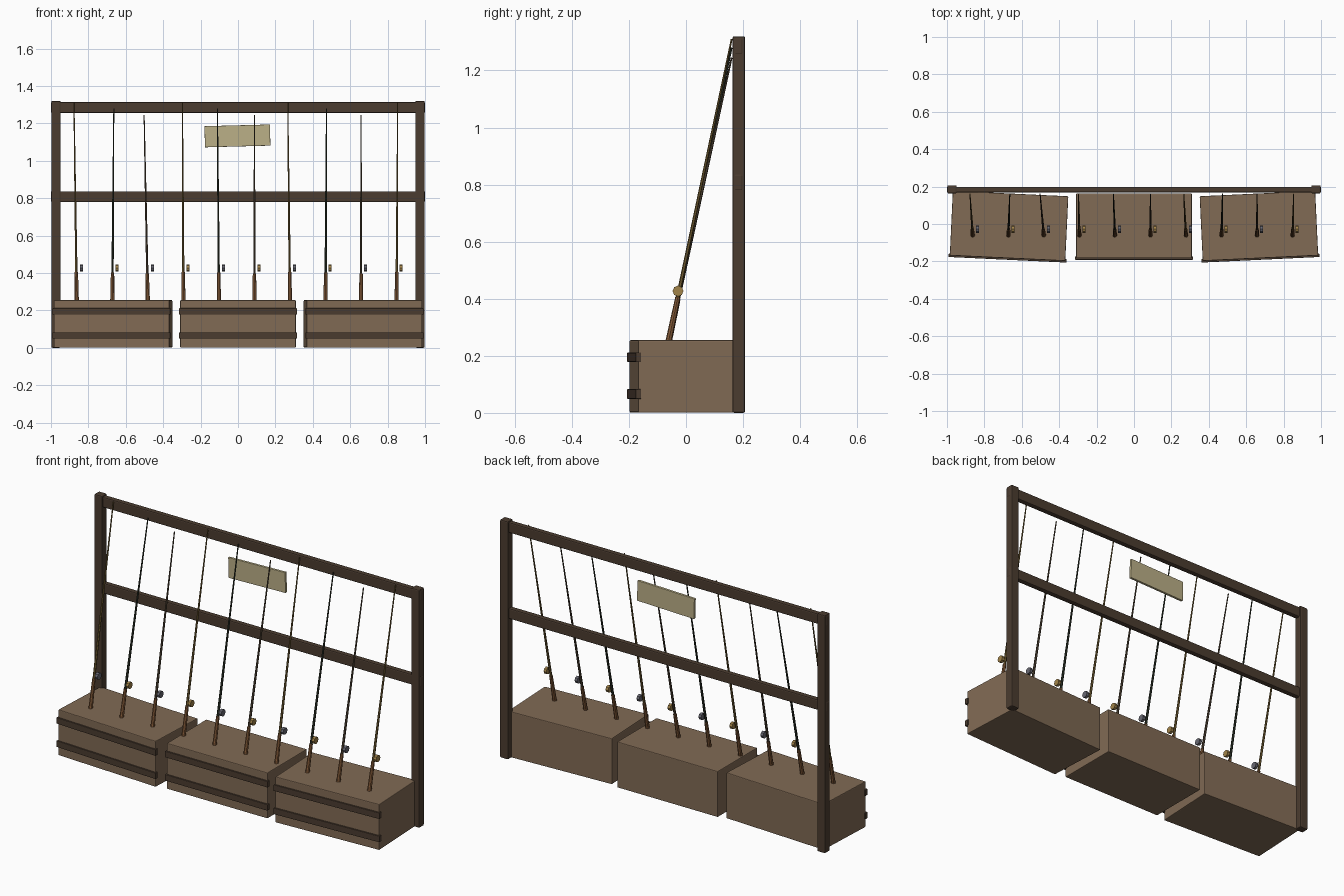
import bpy
import math
from mathutils import Vector

default = bpy.data.objects.get("Cube")
if default:
    bpy.data.objects.remove(default, do_unlink=True)


def srgb(r, g, b):
    return tuple((c / 255) ** 2.2 for c in (r, g, b)) + (1.0,)


def material(name, rgb):
    m = bpy.data.materials.new(name)
    m.use_nodes = True
    m.diffuse_color = srgb(*rgb)
    node = next(n for n in m.node_tree.nodes if n.type == 'BSDF_PRINCIPLED')
    node.inputs["Base Color"].default_value = srgb(*rgb)
    return m


DARK = material("dark wood", (76, 62, 51))
CRATE = material("crate wood", (128, 106, 85))
SIGN = material("pale sign", (186, 174, 134))
GRIP = material("handle wood", (132, 92, 60))
BRASS = material("brass", (160, 130, 75))
STEEL = material("steel", (104, 104, 114))
BLANKS = [material("bamboo rod", (112, 92, 52)),
          material("dark green rod", (46, 52, 42)),
          material("grey brown rod", (80, 68, 54))]


def finish(obj, name, mat):
    obj.name = name
    obj.data.materials.append(mat)
    return obj


def box(name, center, size, mat, rot=(0, 0, 0), bevel=0.004):
    bpy.ops.mesh.primitive_cube_add(size=1, location=center, rotation=rot)
    obj = finish(bpy.context.object, name, mat)
    obj.scale = size
    bpy.ops.object.transform_apply(location=False, rotation=False, scale=True)
    if bevel:
        mod = obj.modifiers.new("edge", 'BEVEL')
        mod.width = bevel
        mod.segments = 2
    return obj


def tapered(name, a, b, r1, r2, mat, sides=8):
    axis = b - a
    bpy.ops.mesh.primitive_cone_add(vertices=sides, radius1=r1, radius2=r2,
                                    depth=axis.length, location=(a + b) / 2)
    obj = finish(bpy.context.object, name, mat)
    obj.rotation_euler = axis.to_track_quat('Z', 'Y').to_euler()
    bpy.ops.object.shade_smooth_by_angle()
    return obj


# Rack frame: two posts and two rails
for side, x in (("right", -0.973), ("left", 0.973)):
    box(side + "_post", (x, 0.185, 0.66), (0.05, 0.044, 1.32), DARK, bevel=0.006)
for name, z in (("top_rail", 1.285), ("middle_rail", 0.808)):
    box(name, (0, 0.184, z), (2.0, 0.03, 0.058), DARK, bevel=0.006)

# Crates with front battens
for name, x, turn in (("right", -0.668, -2.7), ("middle", 0, 0), ("left", 0.668, 2.7)):
    a = math.radians(turn)
    center = Vector((x, -0.01, 0.128))
    box(name + "_crate", center, (0.618, 0.346, 0.254), CRATE, (0, 0, a))
    out = Vector((math.sin(a), -math.cos(a), 0)) * 0.172
    for level, z in (("lower", 0.066), ("upper", 0.195)):
        spot = center + out
        spot.z = z
        box(f"{name}_{level}_batten", spot, (0.63, 0.019, 0.034), DARK,
            (0, 0, a), bevel=0.002)

# Sign board, hung a little crooked
box("sign_board", (-0.003, 0.176, 1.133), (0.35, 0.014, 0.113), SIGN,
    (0, math.radians(-1.5), 0), bevel=0.002)

# Fishing rods leaning against the rack
TIP_SHIFT = (-0.015, 0.008, -0.02, -0.005, -0.008, 0.0, -0.012, 0.005, 0.0, 0.006)
TIP_HEIGHT = (1.31, 1.28, 1.245)
for i, shift in enumerate(TIP_SHIFT):
    x = -0.862 + i * 0.19
    butt = Vector((x, -0.063, 0.24))
    tip = Vector((x + shift, 0.16, TIP_HEIGHT[i % 3]))
    grip_end = butt.lerp(tip, 0.155)
    tapered(f"rod_handle_{i + 1}", butt, grip_end, 0.0115, 0.009, GRIP)
    tapered(f"rod_blank_{i + 1}", grip_end, tip, 0.007, 0.003, BLANKS[i % 3], 6)
    hub = Vector((x + 0.024, -0.028, 0.427))
    half = Vector((0.008, 0, 0))
    tapered(f"reel_{i + 1}", hub - half, hub + half, 0.019, 0.019,
            BRASS if i % 2 else STEEL)
